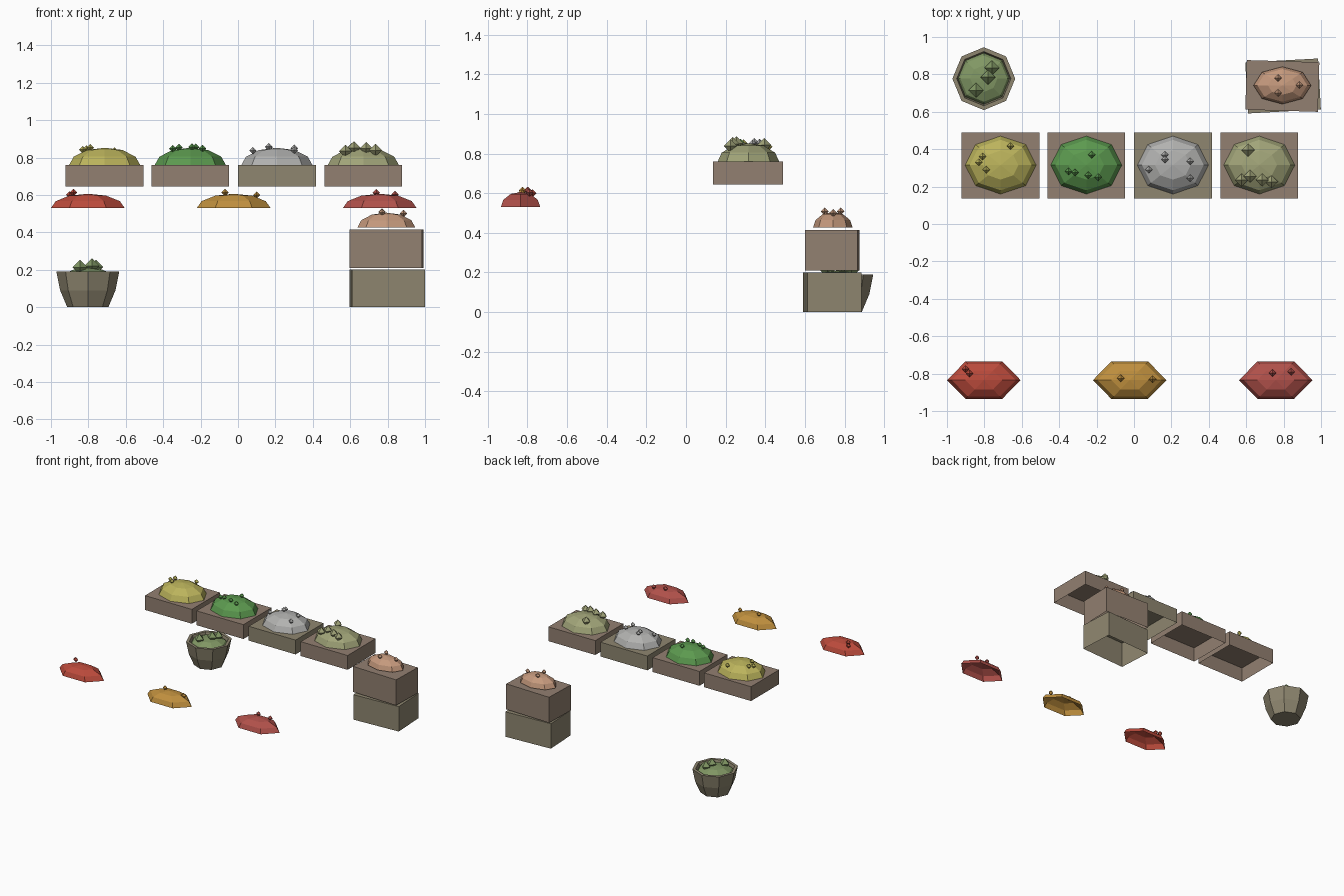
import bpy, bmesh
from math import sin, cos, pi, radians, sqrt

if "Cube" in bpy.data.objects:
    bpy.data.objects.remove(bpy.data.objects["Cube"])


def material(name, rgb):
    m = bpy.data.materials.new(name)
    m.diffuse_color = [(c / 255) ** 2.2 for c in rgb] + [1]
    m.use_nodes = True
    m.node_tree.nodes["Principled BSDF"].inputs["Base Color"].default_value = m.diffuse_color
    return m


def finish(name, bm, mat, loc=(0, 0, 0), rot=0):
    me = bpy.data.meshes.new(name)
    bm.to_mesh(me)
    bm.free()
    me.materials.append(mat)
    ob = bpy.data.objects.new(name, me)
    ob.location = loc
    ob.rotation_euler.z = rot
    bpy.context.collection.objects.link(ob)
    return ob


def crate(name, loc, size, mat, rot=0):
    """Box with an open underside; loc is the centre of its base."""
    bm = bmesh.new()
    bmesh.ops.create_cube(bm, size=1)
    for v in bm.verts:
        v.co = (v.co.x * size[0], v.co.y * size[1], (v.co.z + 0.5) * size[2])
    bm.normal_update()
    bottom = [f for f in bm.faces if f.normal.z < -0.9]
    bmesh.ops.delete(bm, geom=bottom, context='FACES_ONLY')
    return finish(name, bm, mat, loc, rot)


def lathe(name, loc, profile, sides, mat, sx=1, sy=1, sz=1):
    """Revolve (radius, z) points; a zero radius closes to a tip."""
    bm = bmesh.new()
    rings = []
    for r, z in profile:
        n = 1 if r == 0 else sides
        rings.append([bm.verts.new((sx * r * cos(2 * pi * i / sides),
                                    sy * r * sin(2 * pi * i / sides), sz * z))
                      for i in range(n)])
    for a, b in zip(rings, rings[1:]):
        for i in range(sides):
            j = (i + 1) % sides
            if len(a) == 1:
                bm.faces.new((a[0], b[j], b[i]))
            elif len(b) == 1:
                bm.faces.new((a[i], a[j], b[0]))
            else:
                bm.faces.new((a[i], a[j], b[j], b[i]))
    return finish(name, bm, mat, loc)


DOME = [(1, 0), (0.87, 0.48), (0.5, 0.87), (0, 1)]


def heap(name, loc, radii, sides, rgb, bits, bit_r=0.02, lift=0.01):
    """Faceted open dome with small octahedral pieces on its surface."""
    mat = material(name, rgb)
    rx, ry, h = radii
    lathe(name + "_mound", loc, DOME, sides, mat, rx, ry, h)
    for k, (x, y) in enumerate(bits):
        d = ((x - loc[0]) / rx) ** 2 + ((y - loc[1]) / ry) ** 2
        z = loc[2] + h * sqrt(max(0, 1 - d)) + lift
        lathe(f"{name}_piece_{k + 1}", (x, y, z),
              [(0, -bit_r), (bit_r, 0), (0, bit_r)], 4, mat)


wood = material("wood", (145, 127, 112))
olive_wood = material("olive_wood", (141, 133, 111))

# Row of raised trays with heaped goods
trays = [
    ("yellow_goods", -0.713, wood, (186, 178, 92), 0.02,
     [(-.66, .417), (-.81, .36), (-.83, .33), (-.79, .29)]),
    ("green_goods", -0.255, wood, (92, 152, 80), 0.02,
     [(-.225, .37), (-.35, .28), (-.315, .275), (-.245, .26), (-.19, .25)]),
    ("grey_goods", 0.208, olive_wood, (176, 176, 174), 0.02,
     [(.165, .37), (.165, .345), (.08, .29), (.3, .335), (.3, .245)]),
    ("pale_green_goods", 0.67, wood, (160, 163, 120), 0.035,
     [(.61, .395), (.575, .235), (.62, .255), (.685, .235), (.735, .225)]),
]
for name, x, mat, rgb, r, bits in trays:
    crate(name + "_tray", (x, 0.313, 0.645), (0.416, 0.355, 0.115), mat)
    heap(name, (x, 0.315, 0.76), (0.19, 0.155, 0.092), 8, rgb, bits, r)

# Row of low hexagonal heaps at the front
heap("red_heap", (-.803, -.835, .53), (.197, .115, .076), 6, (186, 76, 62),
     [(-.9, -.775), (-.88, -.80)], lift=0.017)
heap("amber_heap", (-.023, -.835, .53), (.197, .115, .076), 6, (190, 142, 64),
     [(-.07, -.825), (.10, -.83)])
heap("rose_heap", (.758, -.835, .53), (.197, .115, .076), 6, (176, 82, 76),
     [(.74, -.797), (.84, -.79)])

# Two stacked crates, slightly twisted, with a heap above
crate("lower_crate", (.797, .738, 0), (.39, .273, .2), olive_wood, radians(3.1))
crate("upper_crate", (.793, .738, .21), (.388, .265, .205), wood, radians(-1.7))
heap("tan_heap", (.793, .741, .427), (.154, .1, .078), 8, (196, 152, 124),
     [(.77, .78), (.885, .743), (.77, .70)])

# Octagonal basket with rim and heap inside
lathe("basket", (-.803, .777, 0),
      [(0, 0), (.11, 0), (.148, .09), (.168, .19), (.145, .19), (.135, .15)],
      8, olive_wood)
heap("basket_goods", (-.803, .777, .15), (.145, .142, .06), 8, (128, 150, 100),
     [(-.76, .835), (-.78, .785), (-.845, .715)], 0.04, 0.012)
